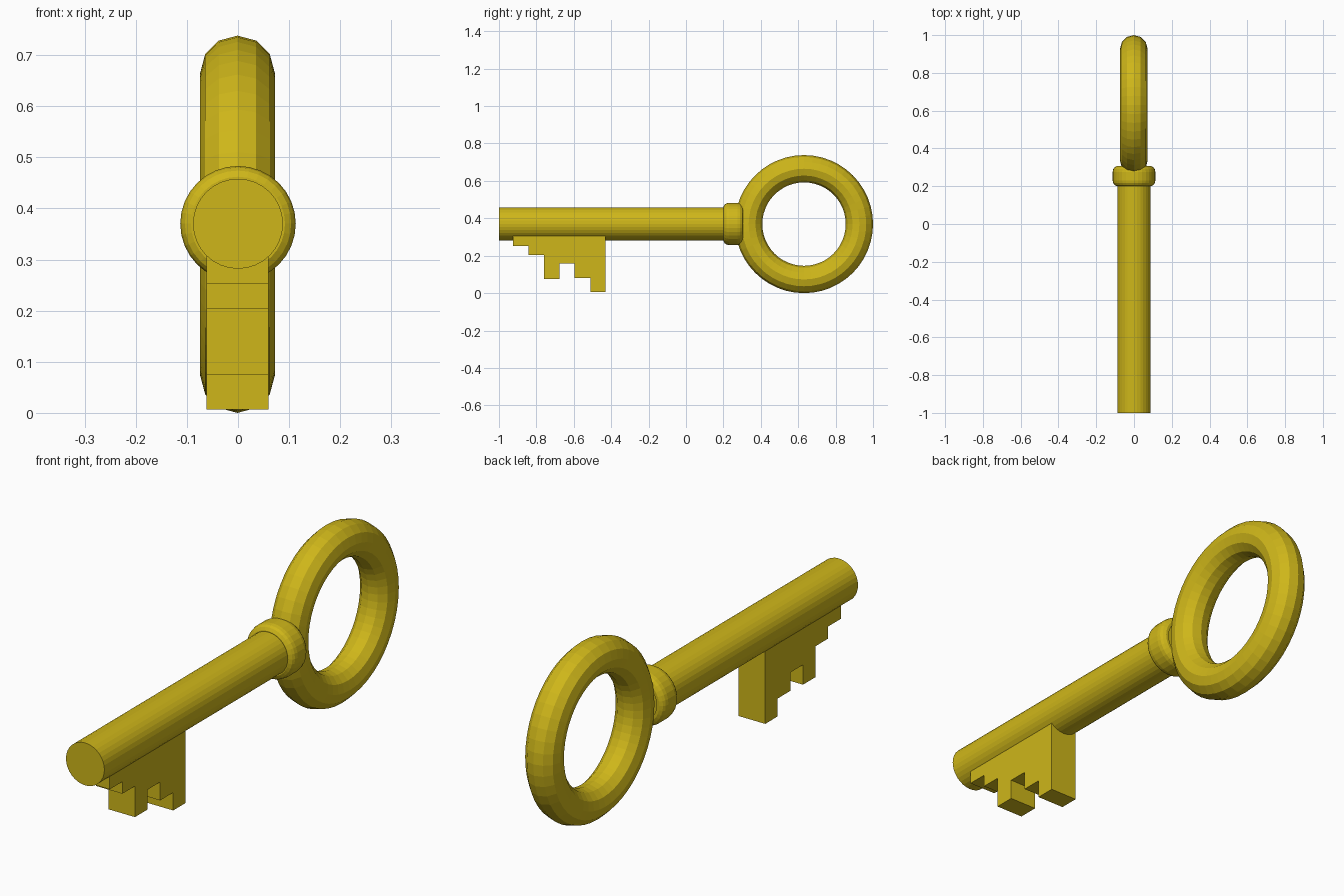
import bpy, bmesh, math

if "Cube" in bpy.data.objects:
    bpy.data.objects.remove(bpy.data.objects["Cube"])

CZ = 0.37  # height of the key's axis
brass = bpy.data.materials.new("brass")
brass.diffuse_color = (0.62, 0.47, 0.01, 1)
brass.use_nodes = True
brass.node_tree.nodes["Principled BSDF"].inputs["Base Color"].default_value = brass.diffuse_color


def finish(name, bm):
    bmesh.ops.recalc_face_normals(bm, faces=bm.faces)
    me = bpy.data.meshes.new(name)
    bm.to_mesh(me)
    bm.free()
    ob = bpy.data.objects.new(name, me)
    bpy.context.collection.objects.link(ob)
    me.materials.append(brass)
    return ob


def lathe(name, profile, steps, closed=False):
    """Turn (y, radius) points around the key's long axis."""
    bm = bmesh.new()
    rings = []
    for i in range(steps):
        a = 2 * math.pi * i / steps
        rings.append([bm.verts.new((r * math.sin(a), y, CZ + r * math.cos(a)))
                      for y, r in profile])
    n = len(profile)
    for i in range(steps):
        p, q = rings[i], rings[(i + 1) % steps]
        for j in range(n if closed else n - 1):
            k = (j + 1) % n
            bm.faces.new((p[j], p[k], q[k], q[j]))
    if not closed:
        for j in (0, -1):
            bm.faces.new([r[j] for r in rings])
    return finish(name, bm)


# Round shaft, ending inside the collar
lathe("shaft", [(-1, 0.088), (0.265, 0.088)], 32)

# Rounded collar, open in the middle
half = [(0.200, 0.080), (0.200, 0.092), (0.207, 0.104), (0.216, 0.110), (0.230, 0.113)]
mirrored = [(0.506 - y, r) for y, r in reversed(half)]
lathe("collar", half + mirrored, 32, closed=True)

# Ring handle
bpy.ops.mesh.primitive_torus_add(
    major_segments=48, minor_segments=12, major_radius=0.296, minor_radius=0.073,
    location=(-0.001, 0.631, 0.369), rotation=(0, math.pi / 2, 0))
bow = bpy.context.object
bow.name = "ring_handle"
bow.data.materials.append(brass)

# Stepped key bit, an extruded side profile
steps = [(-0.925, 0.33), (-0.925, 0.253), (-0.842, 0.253), (-0.842, 0.203),
         (-0.76, 0.203), (-0.76, 0.075), (-0.677, 0.075), (-0.677, 0.157),
         (-0.595, 0.157), (-0.595, 0.081), (-0.51, 0.081), (-0.51, 0.007),
         (-0.43, 0.007), (-0.43, 0.33)]
bm = bmesh.new()
face = bm.faces.new([bm.verts.new((-0.062, y, z)) for y, z in steps])
ext = bmesh.ops.extrude_face_region(bm, geom=[face])
verts = [g for g in ext["geom"] if isinstance(g, bmesh.types.BMVert)]
bmesh.ops.translate(bm, verts=verts, vec=(0.122, 0, 0))
finish("key_bit", bm)
